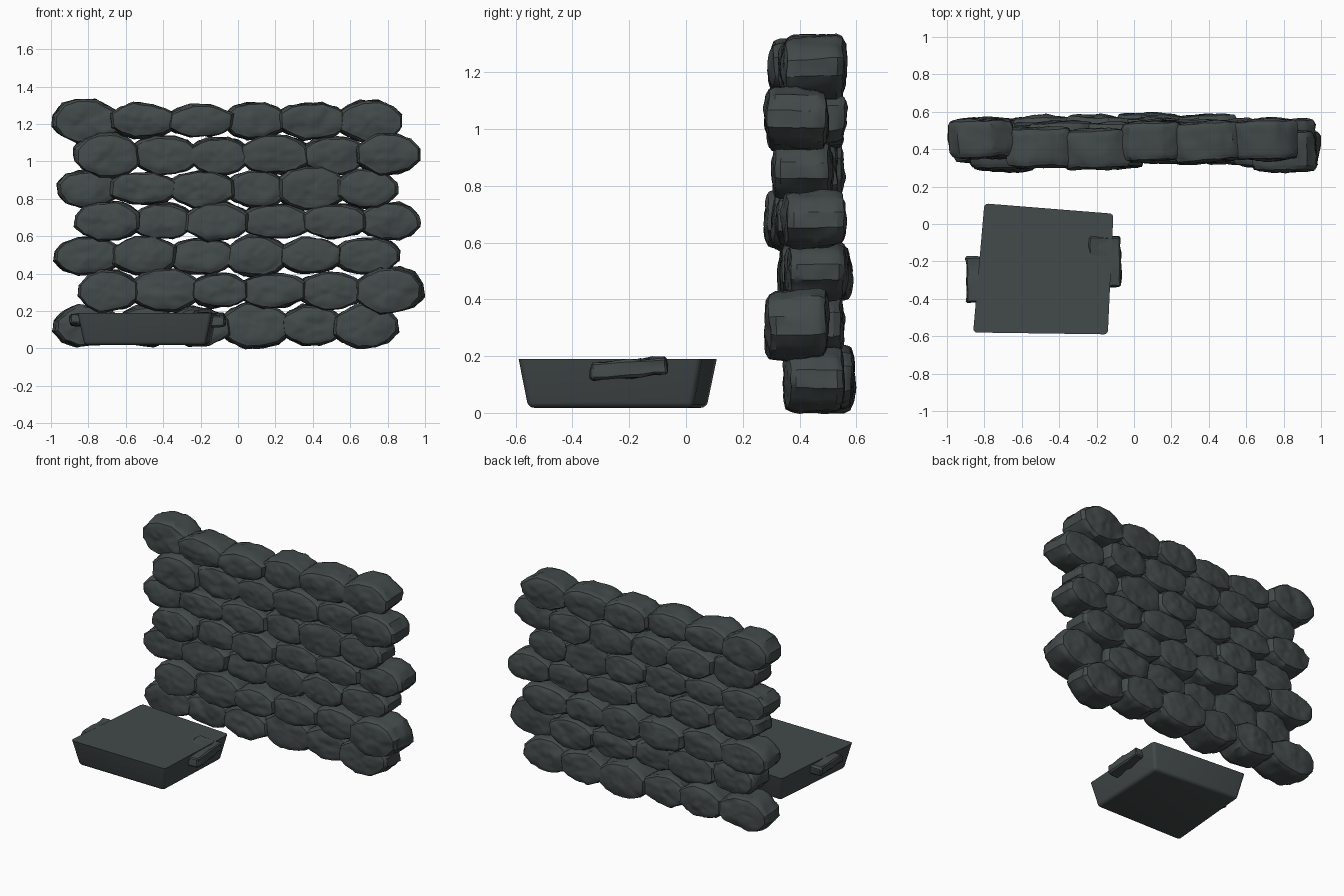
import bpy, bmesh, math, random
from mathutils import Vector, Matrix, noise

if "Cube" in bpy.data.objects:
    bpy.data.objects.remove(bpy.data.objects["Cube"])

random.seed(11)


def make_mat(name, rgb):
    m = bpy.data.materials.new(name)
    m.diffuse_color = (*rgb, 1)
    m.use_nodes = True
    m.node_tree.nodes["Principled BSDF"].inputs["Base Color"].default_value = m.diffuse_color
    return m


slate = make_mat("dark slate", (0.056, 0.067, 0.067))


def finish(bm, name, mat, angle):
    bmesh.ops.recalc_face_normals(bm, faces=bm.faces)
    me = bpy.data.meshes.new(name)
    bm.to_mesh(me)
    bm.free()
    ob = bpy.data.objects.new(name, me)
    bpy.context.collection.objects.link(ob)
    me.materials.append(mat)
    bpy.ops.object.select_all(action='DESELECT')
    ob.select_set(True)
    bpy.context.view_layer.objects.active = ob
    bpy.ops.object.shade_smooth_by_angle(angle=math.radians(angle))
    return ob


def roughen(bm, amount):
    # chipped surface: coarse lumps plus fine grain
    seed = Vector((random.uniform(0, 50), random.uniform(0, 50), 0))
    bm.normal_update()
    for v in bm.verts:
        p = v.co + seed
        v.co += v.normal * amount * (noise.noise(p * 9) + 0.6 * noise.noise(p * 26))


def stone(name, cx, cy, cz, hx, hz, depth, yaw, tip_l, tip_r):
    # prism along y with an angular outline, chamfered rims and nearly flat ends
    bm = bmesh.new()
    half = [(1, tip_r), (.72, .74), (.32, .99), (-.28, 1), (-.7, .76), (-1, tip_l)]
    outline = half + [(-x, -z) for x, z in
                      [(1, tip_l), (.72, .74), (.28, 1), (-.32, .98), (-.7, .76), (-1, tip_r)]]
    pts = [(x * random.uniform(.96, 1.01), z * random.uniform(.92, 1.04)) for x, z in outline]
    sx, sz = random.uniform(-.04, .04), random.uniform(-.05, .05)
    rings = []
    for t, s in ((-1.05, .35), (-1, .72), (-.93, .92), (-.72, 1), (0, 1.01),
                 (.72, 1), (.93, .92), (1, .72), (1.05, .35)):
        rings.append([bm.verts.new((hx * (x * s + sx * t), depth * t, hz * (z * s + sz * t)))
                      for x, z in pts])
    n = len(pts)
    for a, b in zip(rings, rings[1:]):
        for i in range(n):
            bm.faces.new((a[i], a[(i + 1) % n], b[(i + 1) % n], b[i]))
    caps = [bm.faces.new(rings[0]), bm.faces.new(rings[-1][::-1])]
    bmesh.ops.recalc_face_normals(bm, faces=bm.faces)
    bmesh.ops.poke(bm, faces=caps)
    bmesh.ops.subdivide_edges(bm, edges=bm.edges[:], cuts=2, use_grid_fill=True)
    roughen(bm, .011)
    bm.transform(Matrix.Translation((cx, cy, cz)) @ Matrix.Rotation(yaw, 4, 'Z'))
    return finish(bm, name, slate, 30)


# wall courses: centre height, depth centres (left, middle, right), joints along x, half heights
COURSES = [
    (.12, (.46, .47, .45), (-.99, -.64, -.36, -.07, .25, .53, .855), (.105, .105, .1, .115, .105, .11)),
    (.31, (.40, .425, .39), (-.855, -.55, -.23, .03, .345, .65, .99), (.107, .112, .095, .09, .1, .12)),
    (.495, (.45, .45, .455), (-.985, -.65, -.35, -.04, .24, .535, .865), (.1, .1, .095, .105, .09, .097)),
    (.68, (.39, .43, .45), (-.875, -.54, -.26, .035, .37, .67, .97), (.1, .09, .1, .09, .09, .095)),
    (.855, (.44, .43, .41), (-.97, -.66, -.345, -.04, .23, .55, .855), (.1, .083, .097, .095, .118, .1)),
    (1.035, (.40, .44, .39), (-.875, -.55, -.24, .035, .365, .65, .97), (.115, .102, .097, .102, .102, .107)),
    (1.217, (.455, .42, .45), (-.995, -.66, -.36, -.05, .235, .555, .875), (.112, .09, .085, .095, .097, .11)),
]
TOP_Y = (.455, .41, .40, .44, .44, .45)
for r, (cz, ys, xs, hs) in enumerate(COURSES):
    for i in range(6):
        # inner ends run past the joint so neighbours meet in a flat seam
        x0 = xs[i] - (.02 if i else 0)
        x1 = xs[i + 1] + (.02 if i < 5 else 0)
        y = ys[0] if i == 0 else ys[2] if i == 5 else ys[1] + random.uniform(-.025, .025)
        if r == 6:
            y = TOP_Y[i]
        stone(f"wall_stone_{r + 1}_{i + 1}", (x0 + x1) / 2, y, cz, (x1 - x0) / 2, hs[i] + .003,
              random.uniform(.1, .106), math.radians(random.uniform(-3, 4)),
              .42 if i else .28, .42 if i < 5 else .28)

# tapered slab in front of the wall
bm = bmesh.new()
top = [(-.86, -.58), (-.14, -.59), (-.11, .055), (-.80, .11)]
cx, cy = -.48, -.25
lo = [bm.verts.new((cx + (x - cx) * .9, cy + (y - cy) * .9, .018)) for x, y in top]
hi = [bm.verts.new((x, y, .19)) for x, y in top]
bm.faces.new(lo[::-1])
bm.faces.new(hi)
for i in range(4):
    bm.faces.new((lo[i], lo[(i + 1) % 4], hi[(i + 1) % 4], hi[i]))
soft = [e for e in bm.edges if e.verts[0] in lo or e.verts[1] in lo]
bmesh.ops.bevel(bm, geom=soft, offset=.02, segments=4, profile=.5, affect='EDGES')
finish(bm, "tapered_slab", slate, 40)


# rough grips set into both sides of the slab
def grip(name, cx, cy, cz, size, tilt):
    bm = bmesh.new()
    bmesh.ops.create_cube(bm, size=1)
    bmesh.ops.scale(bm, vec=size, verts=bm.verts)
    bmesh.ops.bevel(bm, geom=bm.edges[:], offset=.008, segments=1, affect='EDGES')
    bmesh.ops.subdivide_edges(bm, edges=bm.edges[:], cuts=5, use_grid_fill=True)
    roughen(bm, .012)
    bm.transform(Matrix.Translation((cx, cy, cz)) @ Matrix.Rotation(math.radians(tilt), 4, 'X'))
    finish(bm, name, slate, 28)


grip("right_grip", -.155, -.2, .157, (.17, .27, .06), 4)
grip("left_grip", -.85, -.3, .155, (.095, .24, .055), -3)
